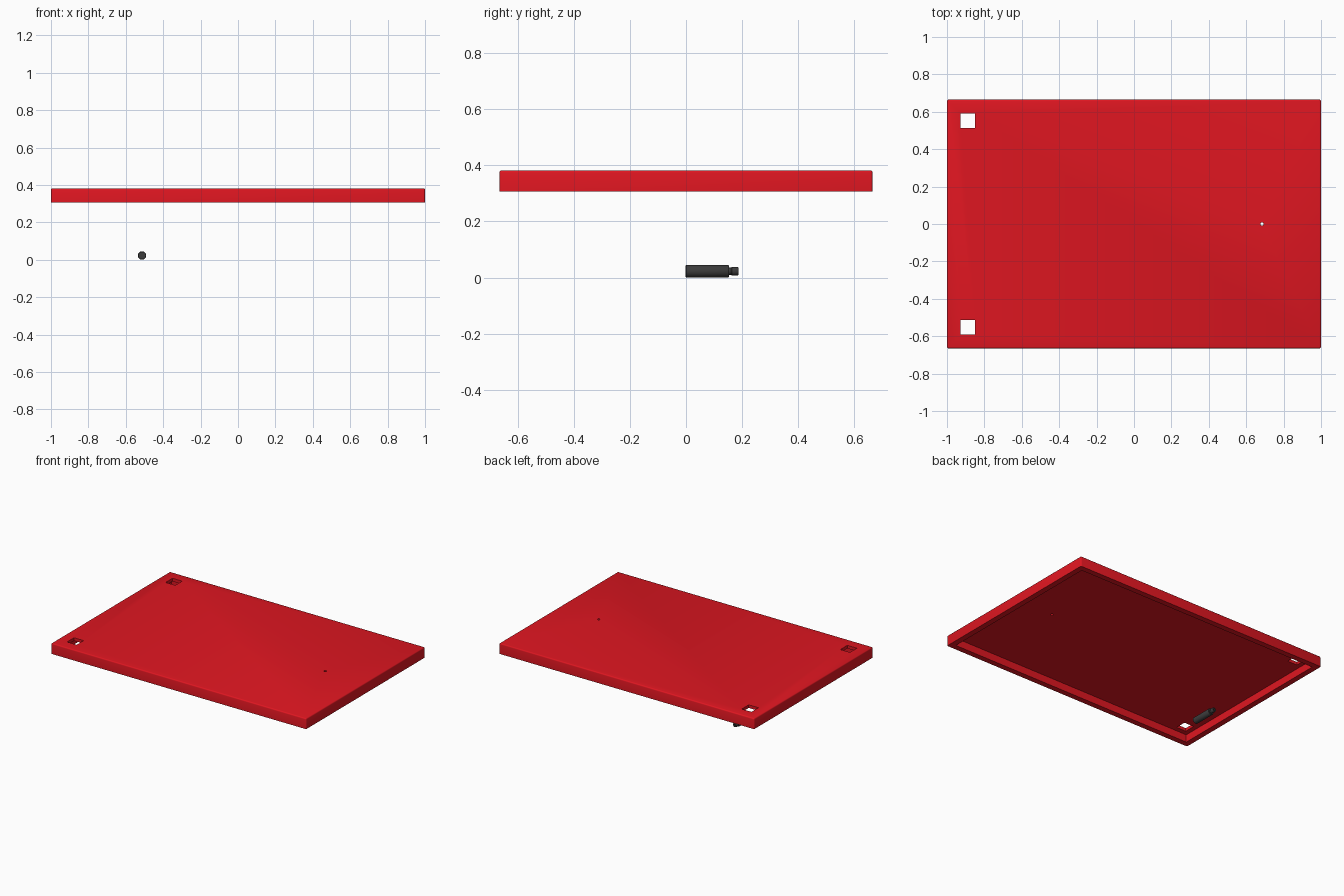
import bpy, bmesh, math
from mathutils import Matrix

if "Cube" in bpy.data.objects:
    bpy.data.objects.remove(bpy.data.objects["Cube"])


def material(name, rgb):
    m = bpy.data.materials.new(name)
    m.diffuse_color = (*rgb, 1)
    m.use_nodes = True
    m.node_tree.nodes["Principled BSDF"].inputs["Base Color"].default_value = m.diffuse_color
    return m


def finish(bm, name, mat=None):
    bmesh.ops.recalc_face_normals(bm, faces=bm.faces)
    me = bpy.data.meshes.new(name)
    bm.to_mesh(me)
    bm.free()
    ob = bpy.data.objects.new(name, me)
    bpy.context.collection.objects.link(ob)
    if mat:
        me.materials.append(mat)
    return ob


def box(name, size, loc, mat=None, bevel=0):
    bm = bmesh.new()
    bmesh.ops.create_cube(bm, size=1, matrix=Matrix.Translation(loc) @ Matrix.Diagonal((*size, 1)))
    if bevel:
        # round everything except the open bottom rim
        edges = [e for e in bm.edges if max(v.co.z for v in e.verts) > loc[2]]
        bmesh.ops.bevel(bm, geom=edges, offset=bevel, segments=3, profile=0.5, affect='EDGES')
    return finish(bm, name, mat)


def cut(target, cutter):
    mod = target.modifiers.new(cutter.name, 'BOOLEAN')
    mod.operation = 'DIFFERENCE'
    mod.solver = 'EXACT'
    mod.object = cutter
    bpy.context.view_layer.objects.active = target
    bpy.ops.object.modifier_apply(modifier=mod.name)
    bpy.data.objects.remove(cutter)


def smooth(ob):
    bpy.ops.object.select_all(action='DESELECT')
    ob.select_set(True)
    bpy.context.view_layer.objects.active = ob
    bpy.ops.object.shade_smooth_by_angle(angle=math.radians(35))


red = material("red_paint", (0.74, 0.008, 0.015))
black = material("dark_plastic", (0.045, 0.045, 0.045))

# Shallow lid, hollow underneath
BOTTOM, TOP, WALL, PLATE = 0.307, 0.382, 0.04, 0.022
H = TOP - BOTTOM
lid = box("lid", (2, 1.33, H), (0, 0, BOTTOM + H / 2), red, bevel=0.008)
depth = H - PLATE
cut(lid, box("cavity_cutter", (2 - 2 * WALL, 1.33 - 2 * WALL, depth + 0.1),
             (0, 0, TOP - PLATE - (depth + 0.1) / 2)))

# Square corner openings
for y in (-0.552, 0.552):
    cut(lid, box("opening_cutter", (0.076, 0.078, 0.2), (-0.889, y, TOP)))

# Small round pin hole
bm = bmesh.new()
bmesh.ops.create_cone(bm, cap_ends=True, segments=24, radius1=0.009, radius2=0.009, depth=0.2,
                      matrix=Matrix.Translation((0.684, 0, TOP)))
cut(lid, finish(bm, "pin_hole_cutter"))
smooth(lid)

# Stepped plunger lying along y below the lid: (radius, y) profile spun about y
profile = [(0, -0.002), (0.020, -0.002), (0.0225, 0.001), (0.0225, 0.15), (0.0205, 0.153),
           (0.013, 0.153), (0.013, 0.161), (0.0155, 0.164), (0.0155, 0.183), (0.013, 0.187),
           (0.006, 0.187), (0.006, 0.178), (0, 0.178)]
bm = bmesh.new()
verts = [bm.verts.new((-0.513 + r, y, 0.0225)) for r, y in profile]
edges = [bm.edges.new(p) for p in zip(verts, verts[1:])]
bmesh.ops.spin(bm, geom=verts + edges, cent=(-0.513, 0, 0.0225), axis=(0, 1, 0),
               angle=2 * math.pi, steps=32)
bmesh.ops.remove_doubles(bm, verts=bm.verts, dist=1e-5)
smooth(finish(bm, "plunger", black))
